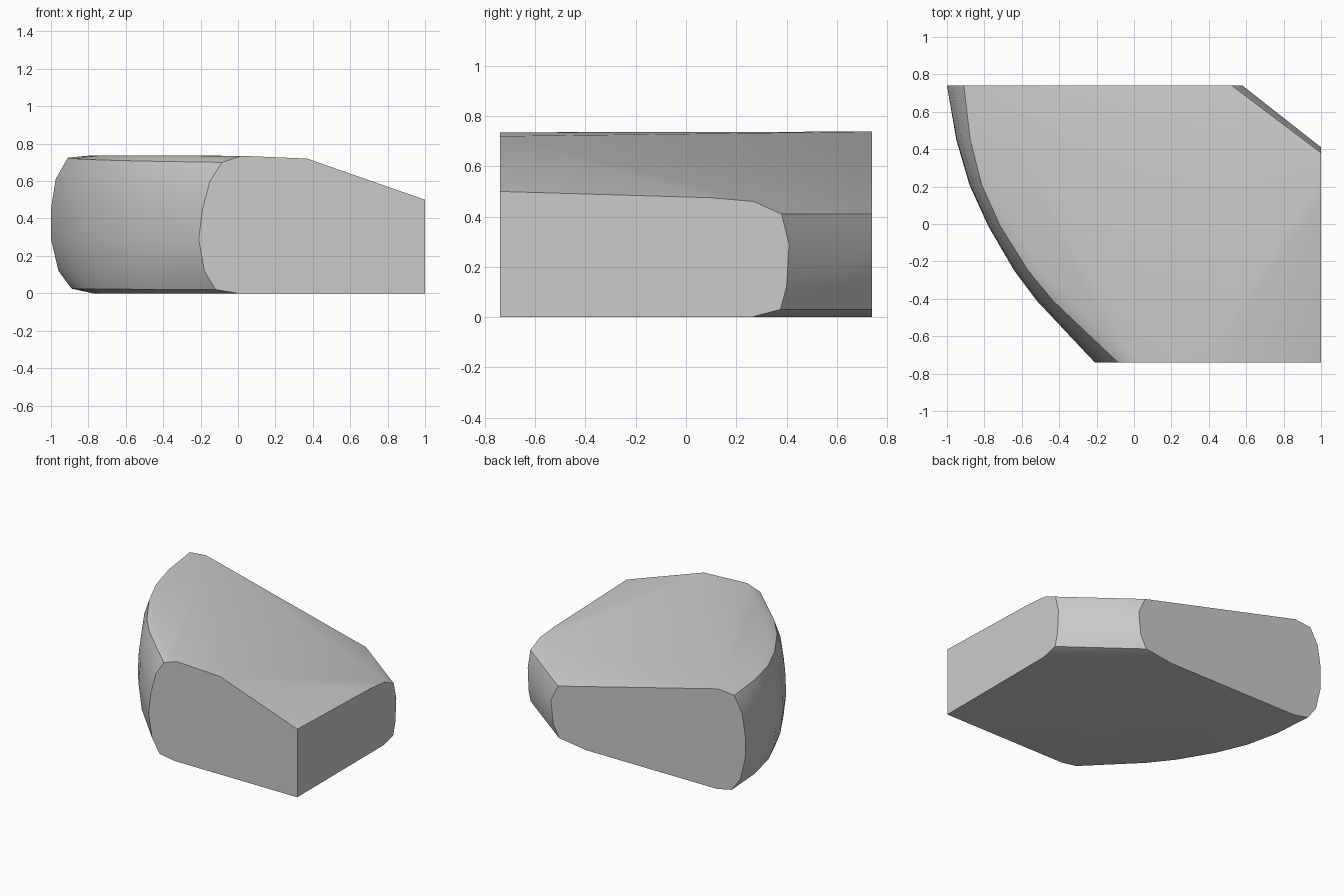
import bpy
import bmesh
import math

cube = bpy.data.objects.get("Cube")
if cube:
    bpy.data.objects.remove(cube)

HALF = 0.74  # half depth of the block


def lerp(a, b, t):
    return a + (b - a) * t


# Bulging left wall: plan curve, then (front inset, back inset, front z, back z)
wall_plan = [(-0.21, -HALF), (-0.36, -0.58), (-0.52, -0.41), (-0.64, -0.25),
             (-0.78, -0.01), (-0.88, 0.21), (-0.95, 0.45), (-1.0, HALF)]
wall_profile = [(0.21, 0.23, 0, 0), (0.09, 0.11, 0.02, 0.025),
                (0.03, 0.04, 0.12, 0.12), (0, 0, 0.29, 0.29),
                (0.02, 0, 0.45, 0.45), (0.06, 0.025, 0.6, 0.61),
                (0.125, 0.09, 0.7, 0.725), (0.23, 0.22, 0.735, 0.738)]
points = []
for x, y in wall_plan:
    t = (y + HALF) / (2 * HALF)
    middle = 1 - 0.4 * math.sin(math.pi * t)
    for front, back, z_front, z_back in wall_profile:
        points.append((x + lerp(front, back, t) * middle, y,
                       lerp(z_front, z_back, t)))

# Rounded cut across the back left corner: (inset, z)
for inset, z in [(0.15, 0), (0.035, 0.03), (0.01, 0.12), (0, 0.29),
                 (0.03, 0.41), (0.14, 0.46)]:
    points.append((1, 0.41 - inset, z))
    points.append((0.58 - inset * 1.9, HALF, z))

# Square front left corner, and the sloping top that meets it
points += [(1, -HALF, 0), (1, -HALF, 0.5), (0.37, -HALF, 0.72), (1, 0.1, 0.475)]

bm = bmesh.new()
for p in points:
    bm.verts.new(p)
hull = bmesh.ops.convex_hull(bm, input=bm.verts)
loose = {v for v in hull["geom_interior"] + hull["geom_unused"]
         if isinstance(v, bmesh.types.BMVert) and v.is_valid}
bmesh.ops.delete(bm, geom=list(loose), context="VERTS")
bmesh.ops.dissolve_limit(bm, angle_limit=math.radians(0.5),
                         verts=bm.verts, edges=bm.edges)
bmesh.ops.recalc_face_normals(bm, faces=bm.faces)

mesh = bpy.data.meshes.new("stone_block")
bm.to_mesh(mesh)
bm.free()
block = bpy.data.objects.new("stone_block", mesh)
bpy.context.collection.objects.link(block)

# Plain grey stone
grey = bpy.data.materials.new("stone_grey")
grey.use_nodes = True
grey.diffuse_color = (0.6, 0.6, 0.6, 1)
grey.node_tree.nodes["Principled BSDF"].inputs["Base Color"].default_value = (0.6, 0.6, 0.6, 1)
mesh.materials.append(grey)

# Soft shading over the rounded edges, crisp at the flat cuts
bpy.ops.object.select_all(action="DESELECT")
block.select_set(True)
bpy.context.view_layer.objects.active = block
bpy.ops.object.shade_smooth_by_angle(angle=math.radians(32))
